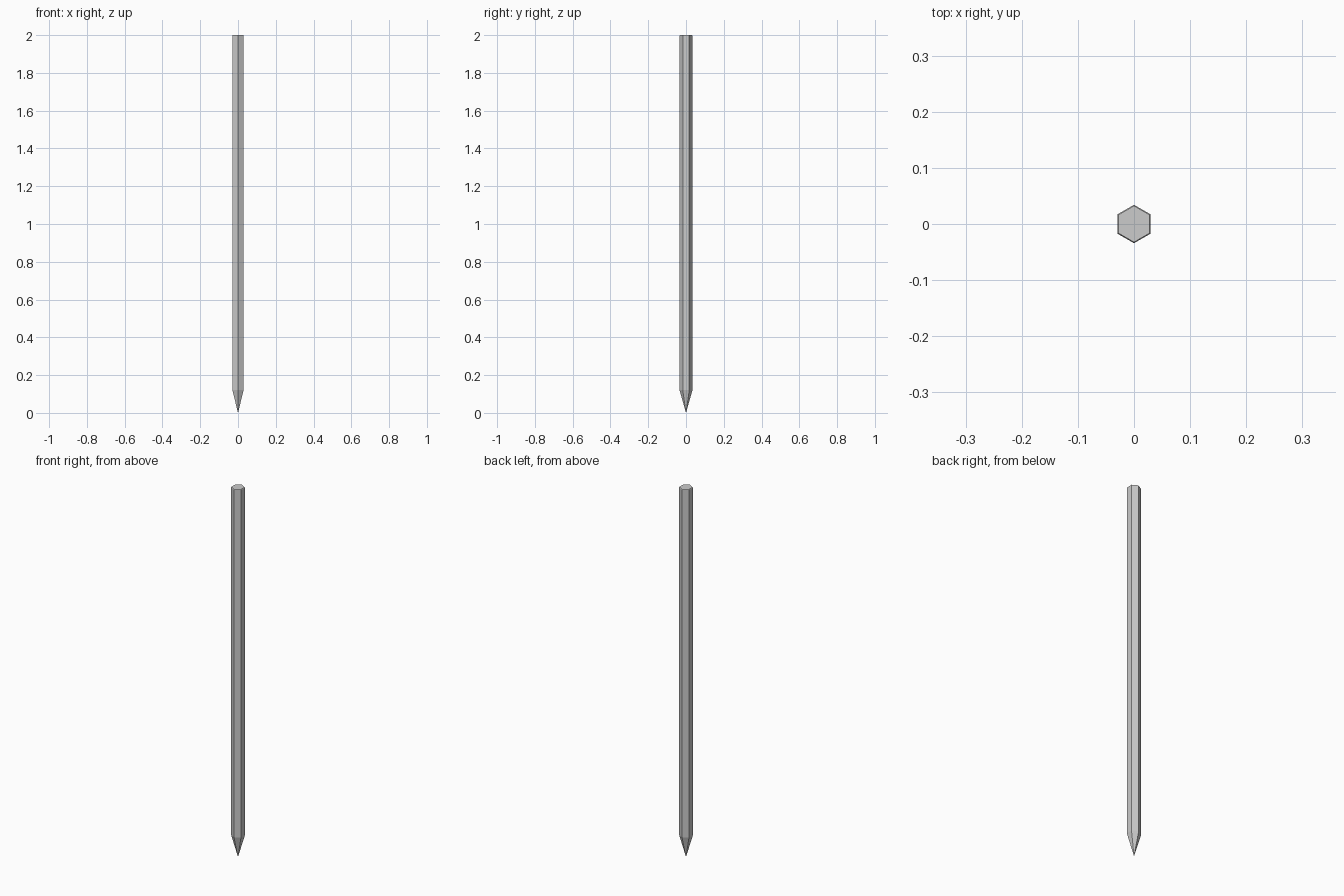
import bpy, bmesh, math

if "Cube" in bpy.data.objects:
    bpy.data.objects.remove(bpy.data.objects["Cube"])

SIDES, RADIUS, LENGTH, TIP = 6, 0.0342, 2.0, 0.12

bm = bmesh.new()


def ring(z, r):
    # hexagon ring with corners on the y axis
    angles = [math.pi / 2 + i * math.tau / SIDES for i in range(SIDES)]
    return [bm.verts.new((r * math.cos(a), r * math.sin(a), z)) for a in angles]


# Hexagonal shaft with a sharpened point and a slightly eased top edge
point = bm.verts.new((0, 0, 0))
rings = [ring(TIP, RADIUS), ring(LENGTH - 0.003, RADIUS), ring(LENGTH, RADIUS - 0.002)]
for i in range(SIDES):
    j = (i + 1) % SIDES
    bm.faces.new((point, rings[0][j], rings[0][i]))
    for low, high in zip(rings, rings[1:]):
        bm.faces.new((low[i], low[j], high[j], high[i]))
bm.faces.new(rings[-1])
bmesh.ops.recalc_face_normals(bm, faces=bm.faces)

mesh = bpy.data.meshes.new("pointed_hexagonal_rod")
bm.to_mesh(mesh)
bm.free()
rod = bpy.data.objects.new("pointed_hexagonal_rod", mesh)
bpy.context.collection.objects.link(rod)
